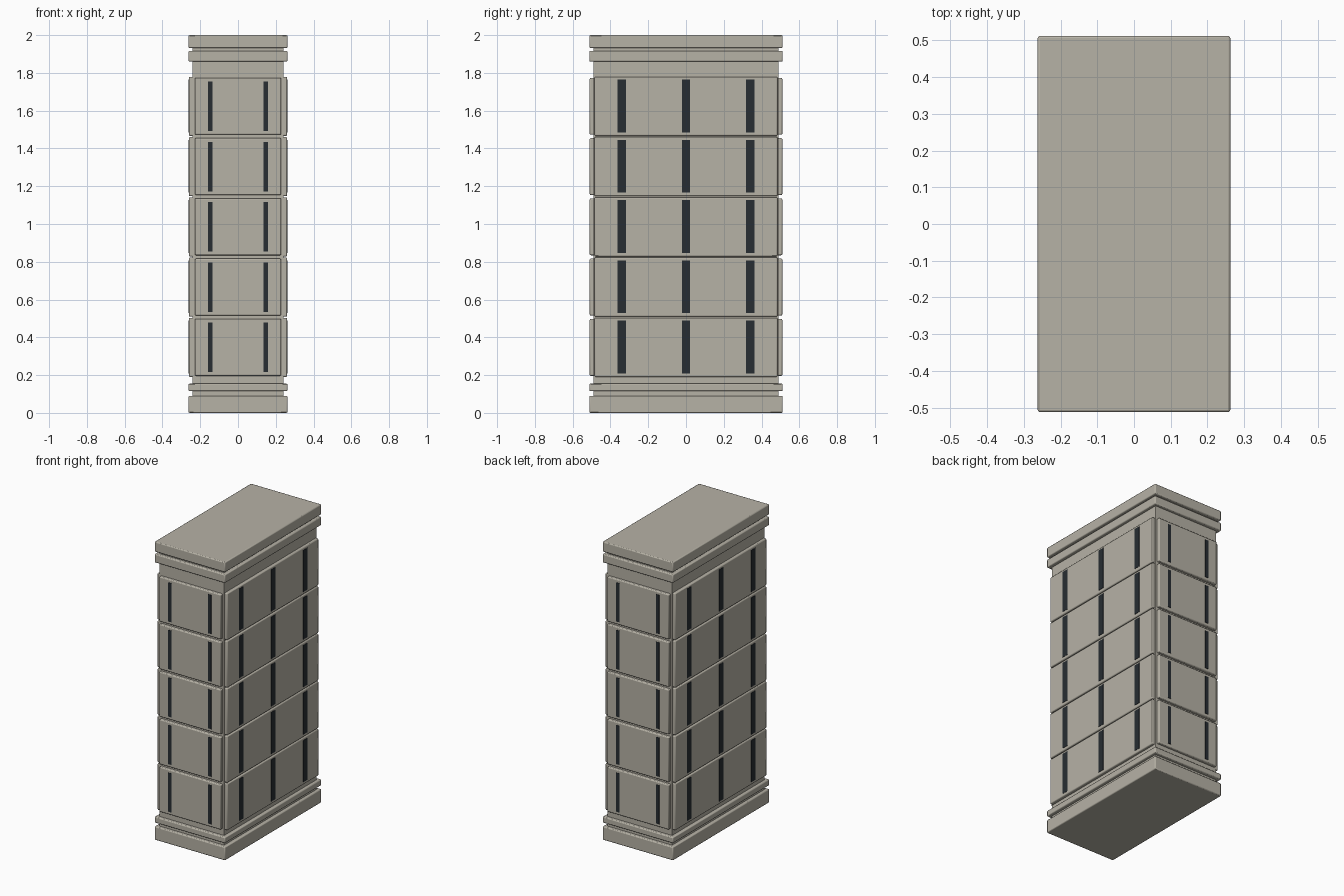
import bpy

if "Cube" in bpy.data.objects:
    bpy.data.objects.remove(bpy.data.objects["Cube"])

def mat(name, rgb):
    m = bpy.data.materials.new(name)
    m.diffuse_color = (*rgb, 1)
    m.use_nodes = True
    m.node_tree.nodes["Principled BSDF"].inputs["Base Color"].default_value = m.diffuse_color
    return m

STONE = mat("stone", (0.47, 0.445, 0.38))
GLASS = mat("dark_glass", (0.02, 0.026, 0.032))

def box(name, loc, size, material, bevel=0.0):
    bpy.ops.mesh.primitive_cube_add(size=1, location=loc)
    o = bpy.context.object
    o.name = name
    o.scale = size
    bpy.ops.object.transform_apply(location=False, rotation=False, scale=True)
    o.data.materials.append(material)
    if bevel:
        b = o.modifiers.new("bevel", 'BEVEL')
        b.width = bevel
        b.segments = 2
        bpy.ops.object.shade_smooth_by_angle()
    return o

def slab(name, hx, hy, z0, z1, bevel):
    box(name, (0, 0, (z0 + z1) / 2), (2 * hx, 2 * hy, z1 - z0), STONE, bevel)

HX, HY = 0.262, 0.512      # outer half sizes
CX, CY = 0.24, 0.49        # core half sizes

# Core and horizontal mouldings
slab("tower_core", CX, CY, 0.02, 1.98, 0)
slab("base_plinth", HX, HY, 0.0, 0.09, 0.006)
slab("base_moulding", HX, HY, 0.115, 0.155, 0.006)
slab("cornice_moulding", HX, HY, 1.86, 1.917, 0.006)
slab("roof_cap", HX, HY, 1.932, 2.0, 0.006)

# Five storeys of facade panels with slit windows
for i in range(5):
    z = 0.347 + i * 0.319
    for s, end, side in ((-1, "front", "left"), (1, "back", "right")):
        # Narrow facades: two slits each
        box(f"{end}_panel_{i+1}", (0, s * (HY - 0.02), z), (0.457, 0.036, 0.301), STONE, 0.006)
        for x in (-0.148, 0.148):
            box(f"{end}_window_{i+1}", (x, s * (HY - 0.009), z), (0.024, 0.018, 0.262), GLASS)
        # Wide facades: three slits each
        box(f"{side}_panel_{i+1}", (s * (HX - 0.02), 0, z), (0.036, 0.968, 0.313), STONE, 0.006)
        for y in (-0.34, 0, 0.34):
            box(f"{side}_window_{i+1}", (s * (HX - 0.009), y, z + 0.002), (0.018, 0.043, 0.28), GLASS)
